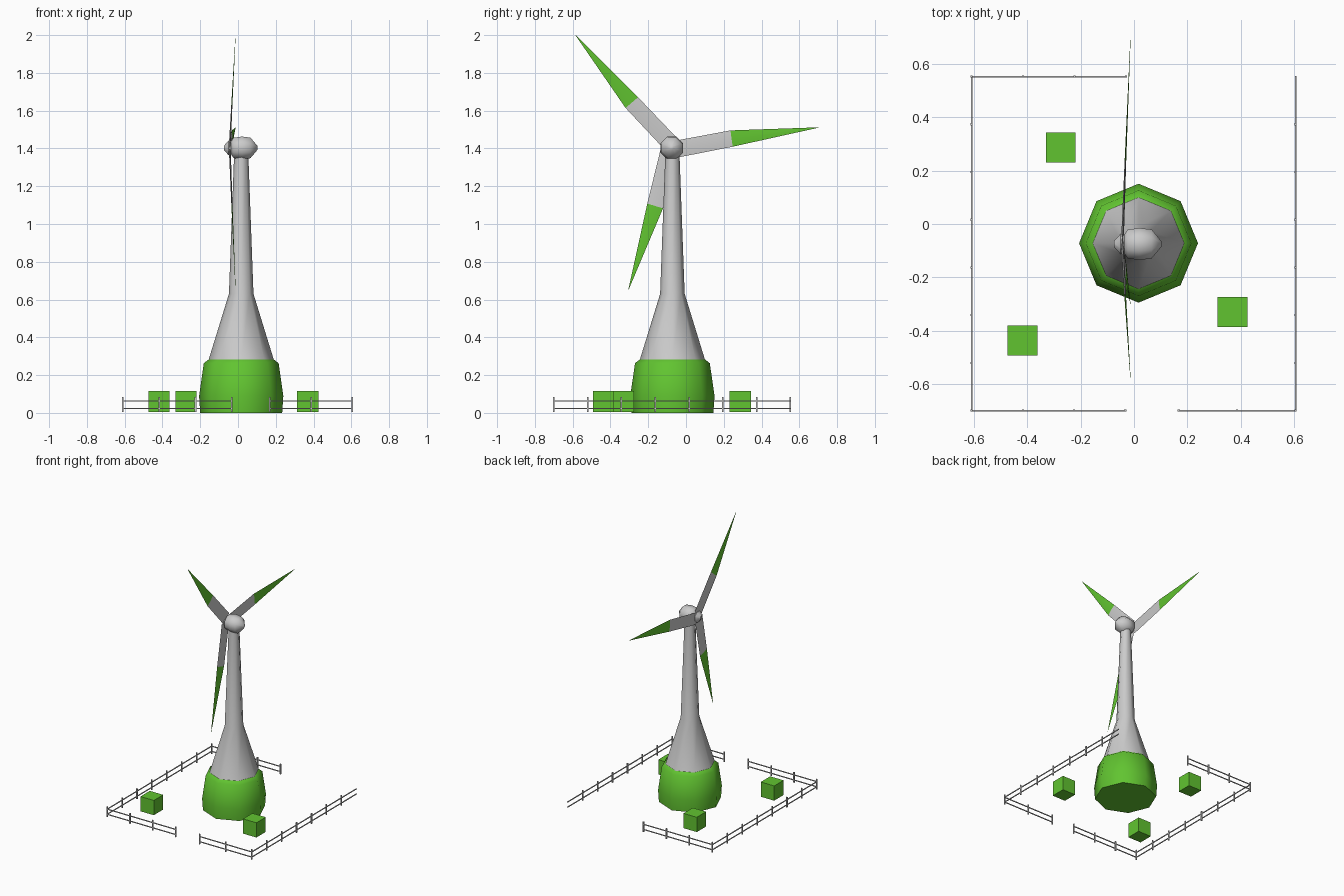
import bpy, bmesh, math
from mathutils import Vector, Matrix

if "Cube" in bpy.data.objects:
    bpy.data.objects.remove(bpy.data.objects["Cube"])

green = bpy.data.materials.new("green")
green.diffuse_color = (0.12, 0.55, 0.03, 1)
green.use_nodes = True
green.node_tree.nodes["Principled BSDF"].inputs["Base Color"].default_value = green.diffuse_color


def finish(bm, name, mat=None, smooth=None):
    bmesh.ops.recalc_face_normals(bm, faces=bm.faces)
    me = bpy.data.meshes.new(name)
    bm.to_mesh(me)
    bm.free()
    ob = bpy.data.objects.new(name, me)
    bpy.context.collection.objects.link(ob)
    if mat:
        me.materials.append(mat)
    if smooth:
        bpy.ops.object.select_all(action='DESELECT')
        ob.select_set(True)
        bpy.context.view_layer.objects.active = ob
        bpy.ops.object.shade_smooth_by_angle(angle=math.radians(smooth))
    return ob


def loft(bm, rings, cap_start=True, cap_end=True):
    loops = [[bm.verts.new(p) for p in r] for r in rings]
    n = len(loops[0])
    for a, b in zip(loops, loops[1:]):
        for i in range(n):
            j = (i + 1) % n
            bm.faces.new((a[i], a[j], b[j], b[i]))
    if cap_start:
        bm.faces.new(loops[0])
    if cap_end:
        bm.faces.new(loops[-1])


def turned(name, profile, center, axis='Z', mat=None, smooth=50, caps=(True, True)):
    """Eight-sided turned solid from (radius, height) pairs."""
    rings = []
    for r, h in profile:
        ring = []
        for i in range(8):
            t = math.tau * (i + (0.5 if axis == 'X' else 0)) / 8
            c, s = r * math.cos(t), r * math.sin(t)
            p = (c, s, h) if axis == 'Z' else (h, c, s)
            ring.append(Vector(p) + Vector(center))
        rings.append(ring)
    bm = bmesh.new()
    loft(bm, rings, *caps)
    return finish(bm, name, mat, smooth)


def add_box(bm, lo, hi):
    lo, hi = Vector(lo), Vector(hi)
    m = Matrix.Translation((lo + hi) / 2) @ Matrix.Diagonal((*(hi - lo), 1))
    bmesh.ops.create_cube(bm, size=1, matrix=m)


# Tower: green foot and grey tapering mast
TX, TY = 0.017, -0.072
turned("tower_foot", [(0.217, 0), (0.223, 0.09), (0.198, 0.263), (0.172, 0.283)],
       (TX, TY, 0), mat=green, caps=(True, False))
turned("tower_mast", [(0.172, 0.283), (0.065, 0.63), (0.037, 1.385)],
       (TX, TY, 0), caps=(False, True))

# Nacelle and rotor hub along x
HZ = 1.403
turned("nacelle", [(0.035, -0.038), (0.058, -0.024), (0.065, 0.02), (0.059, 0.066), (0.01, 0.104)],
       (0, -0.075, HZ), 'X')
turned("rotor_hub", [(0.012, -0.075), (0.042, -0.05), (0.036, -0.03)],
       (0, -0.075, HZ), 'X', smooth=30)

# Blades: sections are (distance, trailing v, leading v, x, half thickness)
ROOT = (0.02, -0.055, 0.035, -0.043, 0.005)
MID = (0.32, -0.038, 0.049, -0.032, 0.003)
TIP = (0.784, -0.001, 0.001, -0.013, 0.0005)


def blade_part(name, sections, angle, mat=None):
    ca, sa = math.cos(angle), math.sin(angle)
    rings = []
    for u, v0, v1, x, t in sections:
        vm = (v0 + v1) / 2
        rings.append([(x + dx, -0.075 + u * ca - v * sa, HZ + u * sa + v * ca)
                      for v, dx in ((v0, 0), (vm, t), (v1, 0), (vm, -t))])
    bm = bmesh.new()
    loft(bm, rings)
    finish(bm, name, mat, 30)


for i, deg in enumerate((7.9, 130.5, 253.0), 1):
    blade_part(f"blade_root_{i}", (ROOT, MID), math.radians(deg))
    blade_part(f"blade_tip_{i}", (MID, TIP), math.radians(deg), green)

# Green crates around the tower
for i, (x, y) in enumerate(((-0.275, 0.287), (-0.418, -0.437), (0.369, -0.33)), 1):
    bm = bmesh.new()
    h = 0.056
    add_box(bm, (x - h, y - h, 0.004), (x + h, y + h, 0.116))
    finish(bm, f"crate_{i}", green)


# Fences: two rails and evenly spaced posts
def fence(name, a, b, posts, skip_last=False):
    bm = bmesh.new()
    a, b = Vector(a), Vector(b)
    w = 0.003
    for z in (0.024, 0.063):
        add_box(bm, (min(a.x, b.x) - w, min(a.y, b.y) - w, z - w),
                (max(a.x, b.x) + w, max(a.y, b.y) + w, z + w))
    for i in range(posts - skip_last):
        p = a.lerp(b, i / (posts - 1))
        add_box(bm, (p.x - 0.004, p.y - 0.004, 0.005), (p.x + 0.004, p.y + 0.004, 0.083))
    finish(bm, name)


L, R, F, B = -0.609, 0.606, -0.7, 0.553
fence("fence_left", (L, F), (L, B), 8)
fence("fence_right", (R, F), (R, B), 8, skip_last=True)
fence("fence_back", (L, B), (-0.03, B), 4)
fence("fence_front_left", (L, F), (-0.033, F), 4)
fence("fence_front_right", (0.168, F), (R, F), 3)
